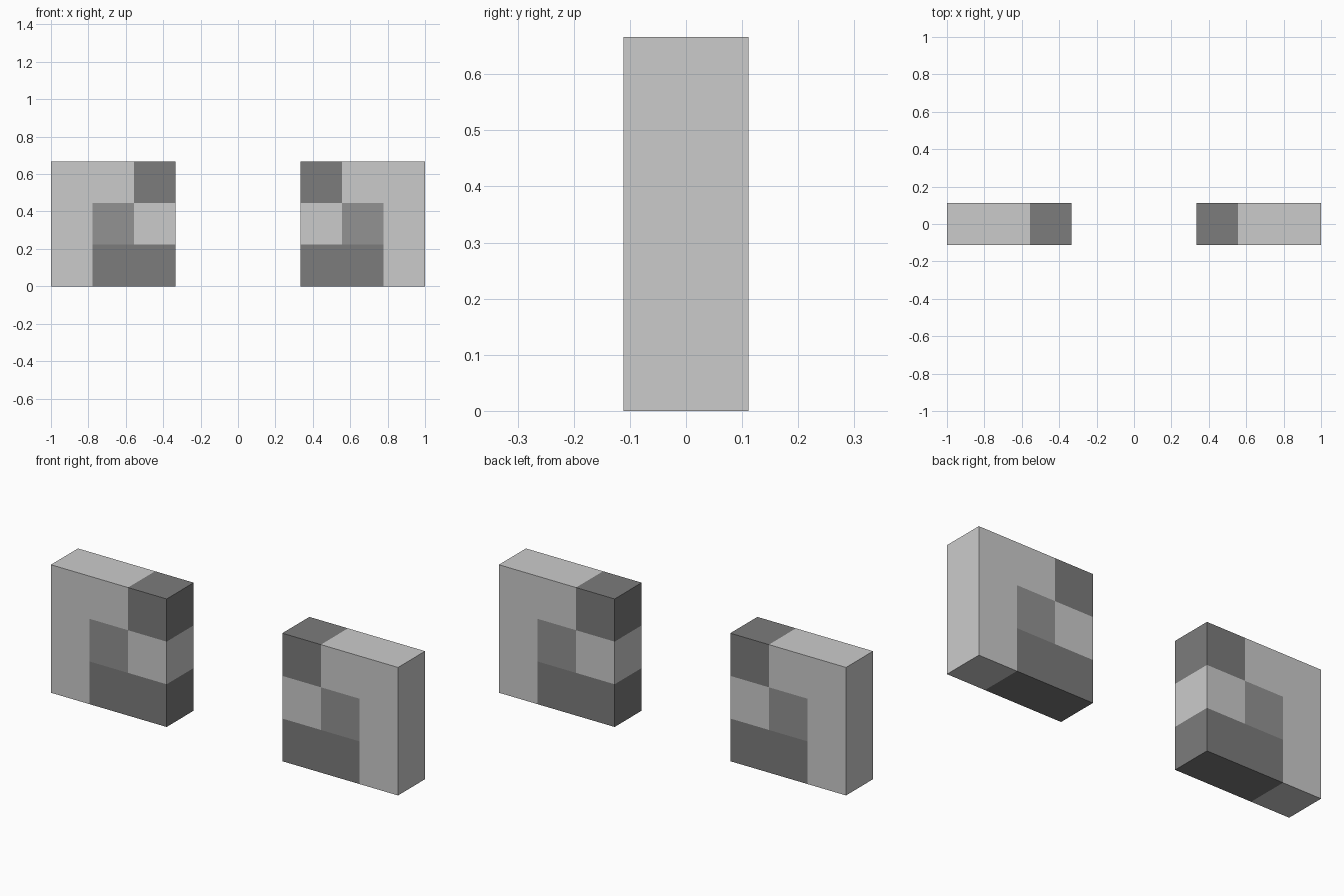
import bpy

if "Cube" in bpy.data.objects:
    bpy.data.objects.remove(bpy.data.objects["Cube"])

CELL = 2 / 9


def grey(name, v):
    m = bpy.data.materials.new(name)
    m.diffuse_color = (v, v, v, 1)
    m.use_nodes = True
    m.node_tree.nodes["Principled BSDF"].inputs["Base Color"].default_value = m.diffuse_color
    return m


DARK = grey("dark_grey", 0.2)
MID = grey("mid_grey", 0.29)

# Cubes of one block: name, column (0 = outer, 2 = inner), row from the ground, material
CUBES = [
    ("outer_bottom", 0, 0, None),
    ("outer_middle", 0, 1, None),
    ("outer_top", 0, 2, None),
    ("centre_top", 1, 2, None),
    ("inner_middle", 2, 1, None),
    ("centre", 1, 1, MID),
    ("inner_top", 2, 2, DARK),
    ("centre_bottom", 1, 0, DARK),
    ("inner_bottom", 2, 0, DARK),
]

# Two mirrored blocks, each three cubes wide and three cubes tall
for side, sx in (("left", -1), ("right", 1)):
    for name, col, row, mat in CUBES:
        x = sx * (1 - (col + 0.5) * CELL)
        bpy.ops.mesh.primitive_cube_add(size=CELL, location=(x, 0, (row + 0.5) * CELL))
        cube = bpy.context.object
        cube.name = f"{side}_{name}_cube"
        if mat:
            cube.data.materials.append(mat)
